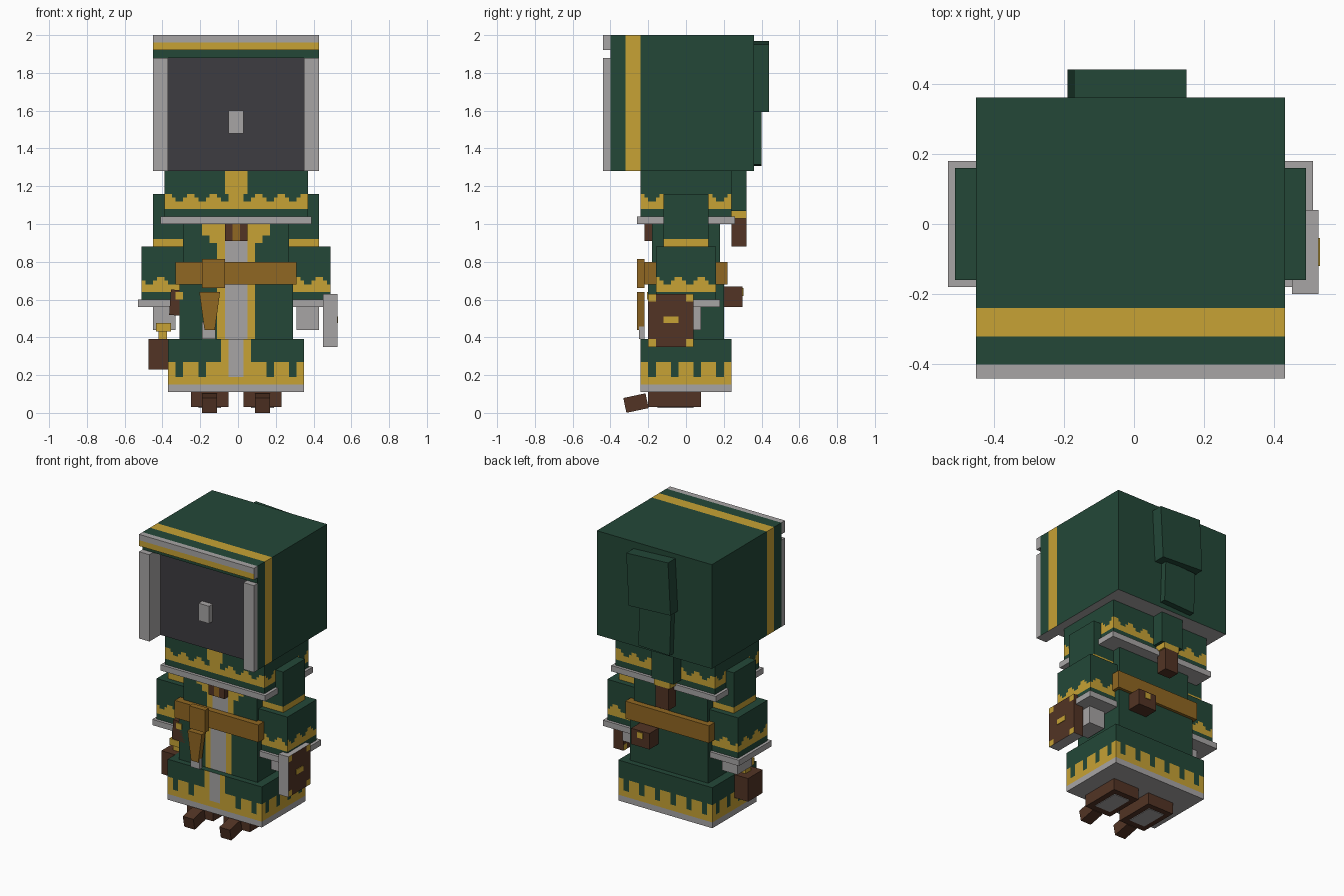
import bpy, bmesh, math
from mathutils import Vector

if "Cube" in bpy.data.objects:
    bpy.data.objects.remove(bpy.data.objects["Cube"])

COLOURS = {
    "green cloth": (0.017, 0.064, 0.039),
    "gold trim": (0.57, 0.36, 0.035),
    "grey fur": (0.39, 0.375, 0.375),
    "dark face": (0.048, 0.045, 0.053),
    "dark leather": (0.085, 0.034, 0.018),
    "tan leather": (0.28, 0.135, 0.016),
}
GREEN, GOLD, FUR, FACE, LEATHER, TAN = COLOURS
MID = -0.01  # the figure's mirror plane in x


def make_material(name, rgb):
    mat = bpy.data.materials.new(name)
    mat.use_nodes = True
    mat.diffuse_color = (*rgb, 1)
    mat.node_tree.nodes["Principled BSDF"].inputs["Base Color"].default_value = (*rgb, 1)
    return mat


MATS = {name: make_material(name, rgb) for name, rgb in COLOURS.items()}


def box(name, xs, ys, zs, colour, rule=None, steps=(0, 0, 0), tilt=(0, 0, 0), taper=1):
    """Box from ranges; a rule may recolour cells cut at the given steps."""
    lo, hi = (Vector(p) for p in zip(xs, ys, zs))
    mid, size = (lo + hi) / 2, hi - lo
    bm = bmesh.new()
    bmesh.ops.create_cube(bm, size=1)
    for v in bm.verts:
        if v.co.z < 0:
            v.co.x *= taper
        v.co = v.co * size
    for axis, step in enumerate(steps):
        if not step:
            continue
        normal = Vector([float(i == axis) for i in range(3)])
        for k in range(1, round(size[axis] / step)):
            bmesh.ops.bisect_plane(bm, geom=bm.verts[:] + bm.edges[:] + bm.faces[:],
                                   plane_co=normal * (k * step - size[axis] / 2),
                                   plane_no=normal)
    bm.normal_update()
    mesh = bpy.data.meshes.new(name)
    slots = [colour]
    if rule:
        for f in bm.faces:
            pick = rule(f.calc_center_median() + mid, f.normal) or colour
            if pick not in slots:
                slots.append(pick)
            f.material_index = slots.index(pick)
        # merge cells of one colour back into large faces
        bmesh.ops.dissolve_limit(bm, angle_limit=0.01, verts=bm.verts[:],
                                 edges=bm.edges[:], delimit={'MATERIAL'})
    bm.to_mesh(mesh)
    bm.free()
    for s in slots:
        mesh.materials.append(MATS[s])
    obj = bpy.data.objects.new(name, mesh)
    obj.location = mid
    obj.rotation_euler = [math.radians(a) for a in tilt]
    bpy.context.collection.objects.link(obj)
    return obj


def pair(name, xs, *args, **kw):
    """Mirrored parts; xs is measured outward from the mirror plane."""
    box("left_" + name, (MID + xs[0], MID + xs[1]), *args, **kw)
    box("right_" + name, (MID - xs[1], MID - xs[0]), *args, **kw)


def toothed(c, n, base, low, top, rounded=False, shift=0.0):
    """True inside a gold hem whose upper edge is cut into teeth."""
    if abs(n.z) > 0.5 or not base < c.z < top:
        return False
    t = (c.x - MID if abs(n.y) > 0.5 else c.y) + shift
    off = abs((t + 0.06) % 0.12 - 0.06)
    return c.z < low or off < (0.04 if not rounded or c.z < (low + top) / 2 else 0.02)


# hooded head with a recessed face
def hood_rule(c, n):
    if n.z < -0.5:
        return FUR
    if n.y < -0.5:
        return FACE
    return GOLD if c.y < -0.24 and n.y < 0.5 else None


def cheek_rule(c, n):
    inner = n.x * (c.x - MID) < 0 and abs(n.x) > 0.5
    return FUR if inner or n.z < -0.5 else None


box("hood", (-0.45, 0.43), (-0.32, 0.36), (1.28, 2), GREEN, hood_rule, (0, 0.08, 0))
box("hood_brow", (-0.45, 0.43), (-0.40, -0.32), (1.88, 2), GREEN)
pair("hood_cheek", (0.36, 0.44), (-0.40, -0.32), (1.28, 1.88), GREEN, cheek_rule)
box("brow_fur", (-0.45, 0.43), (-0.44, -0.40), (1.92, 2), FUR,
    lambda c, n: GOLD if n.y < -0.5 and c.z < 1.96 else None, (0, 0, 0.04))
pair("cheek_fur", (0.36, 0.44), (-0.44, -0.40), (1.28, 1.88), FUR)
box("nose", (-0.05, 0.03), (-0.36, -0.32), (1.48, 1.60), FUR)

# hanging hood tail
box("tail_upper", (-0.18, 0.14), (0.36, 0.44), (1.60, 1.96), GREEN, tilt=(0, 3, 0))
box("tail_middle", (-0.16, 0.08), (0.36, 0.40), (1.31, 1.60), GREEN, tilt=(0, -2, 0))
box("tail_lower", (-0.13, 0.04), (0.24, 0.32), (1.07, 1.28), GREEN)
box("tail_ring", (-0.10, 0.02), (0.24, 0.32), (1.03, 1.07), GOLD)
box("tail_tip", (-0.09, 0.01), (0.24, 0.32), (0.88, 1.03), LEATHER)


# shoulder cape
def cape_rule(c, n):
    u = abs(c.x - MID)
    if n.y < -0.5 and c.z > 1.12 and u < (0.04 if c.z < 1.16 else 0.06):
        return GOLD
    return GOLD if toothed(c, n, 1.08, 1.12, 1.16, True) else None


box("cape", (-0.39, 0.37), (-0.24, 0.24), (1.04, 1.28), GREEN, cape_rule, (0.02, 0.02, 0.02))
box("cape_fur", (-0.41, 0.39), (-0.26, 0.26), (1.0, 1.04), FUR)


# coat with a fur front edged in gold
def coat_rule(c, n):
    if n.y > -0.5:
        return None
    u = abs(c.x - MID)
    edge = 0.18 if c.z > 0.94 else 0.14 if c.z > 0.90 else 0.10
    return FUR if u < 0.06 else GOLD if u < edge else None


def skirt_rule(c, n):
    if n.z < -0.5 or (c.z < 0.15 and n.z < 0.5):
        return FUR
    u = abs(c.x - MID)
    if n.y < -0.5 and c.z > 0.19 and u < 0.08:
        return FUR if u < 0.04 else GOLD
    return GOLD if toothed(c, n, 0.15, 0.19, 0.27) else None


box("coat_upper", (-0.29, 0.27), (-0.18, 0.18), (0.66, 1.0), GREEN, coat_rule, (0.02, 0, 0.02))
box("coat_lower", (-0.31, 0.29), (-0.20, 0.20), (0.39, 0.68), GREEN, coat_rule, (0.02, 0, 0))
box("skirt", (-0.37, 0.35), (-0.24, 0.24), (0.11, 0.39), GREEN, skirt_rule, (0.02, 0.02, 0.04))
box("neck_clasp", (-0.07, 0.05), (-0.22, -0.18), (0.91, 1.0), LEATHER,
    lambda c, n: TAN if n.y < -0.5 and abs(c.x - MID) < 0.02 else None, (0.04, 0, 0))

# arms
pair("upper_arm", (0.28, 0.44), (-0.12, 0.12), (0.88, 1.16), GREEN,
     lambda c, n: GOLD if c.z < 0.92 and abs(n.z) < 0.5 else None, (0, 0, 0.04))
pair("sleeve", (0.28, 0.50), (-0.16, 0.16), (0.60, 0.88), GREEN,
     lambda c, n: GOLD if toothed(c, n, 0.64, 0.68, 0.72, True, 0.04) else None,
     (0.02, 0.02, 0.02))
pair("cuff_fur", (0.28, 0.52), (-0.18, 0.18), (0.56, 0.60), FUR)
pair("hand", (0.32, 0.44), (-0.08, 0.08), (0.44, 0.56), FUR)

# belt and things hung from it
box("belt", (-0.33, 0.31), (-0.22, 0.22), (0.68, 0.80), TAN)
box("buckle", (-0.19, -0.07), (-0.26, -0.22), (0.66, 0.815), TAN)
box("sheath", (-0.205, -0.095), (-0.26, -0.22), (0.44, 0.64), TAN, taper=0.5)
box("blade_tip", (-0.19, -0.12), (-0.25, -0.22), (0.39, 0.48), FUR)
box("side_pouch", (-0.36, -0.26), (-0.20, -0.10), (0.515, 0.65), LEATHER, tilt=(0, 4, 0))
box("side_pouch_clasp", (-0.33, -0.29), (-0.206, -0.198), (0.60, 0.64), GOLD)
box("back_pouch", (0.07, 0.21), (0.20, 0.30), (0.56, 0.67), LEATHER)
box("back_pouch_clasp", (0.12, 0.16), (0.298, 0.305), (0.62, 0.66), GOLD)

# flask under the right hand
box("flask_body", (-0.475, -0.37), (-0.16, 0.0), (0.23, 0.39), LEATHER)
box("flask_neck", (-0.42, -0.375), (-0.11, -0.05), (0.39, 0.43), GOLD)
box("flask_cap", (-0.434, -0.354), (-0.13, -0.03), (0.43, 0.475), GOLD)


# book at the left hand
def book_rule(c, n):
    if n.y < -0.5 or abs(n.z) > 0.5:
        return FUR
    corner = abs(c.y + 0.08) > 0.08 and abs(c.z - 0.49) > 0.10
    return GOLD if corner and abs(n.x) > 0.5 else None


box("book", (0.45, 0.526), (-0.20, 0.04), (0.35, 0.63), LEATHER, book_rule, (0, 0.04, 0.04))
box("book_emblem", (0.525, 0.53), (-0.12, -0.04), (0.475, 0.51), GOLD)

# boots with drooping toes
pair("boot", (0.04, 0.24), (-0.20, 0.08), (0.03, 0.11), LEATHER)
pair("boot_sole", (0.08, 0.20), (-0.15, 0.04), (0.026, 0.031), FUR)
pair("boot_toe", (0.10, 0.18), (-0.325, -0.205), (0.012, 0.092), LEATHER, tilt=(12, 0, 0))
